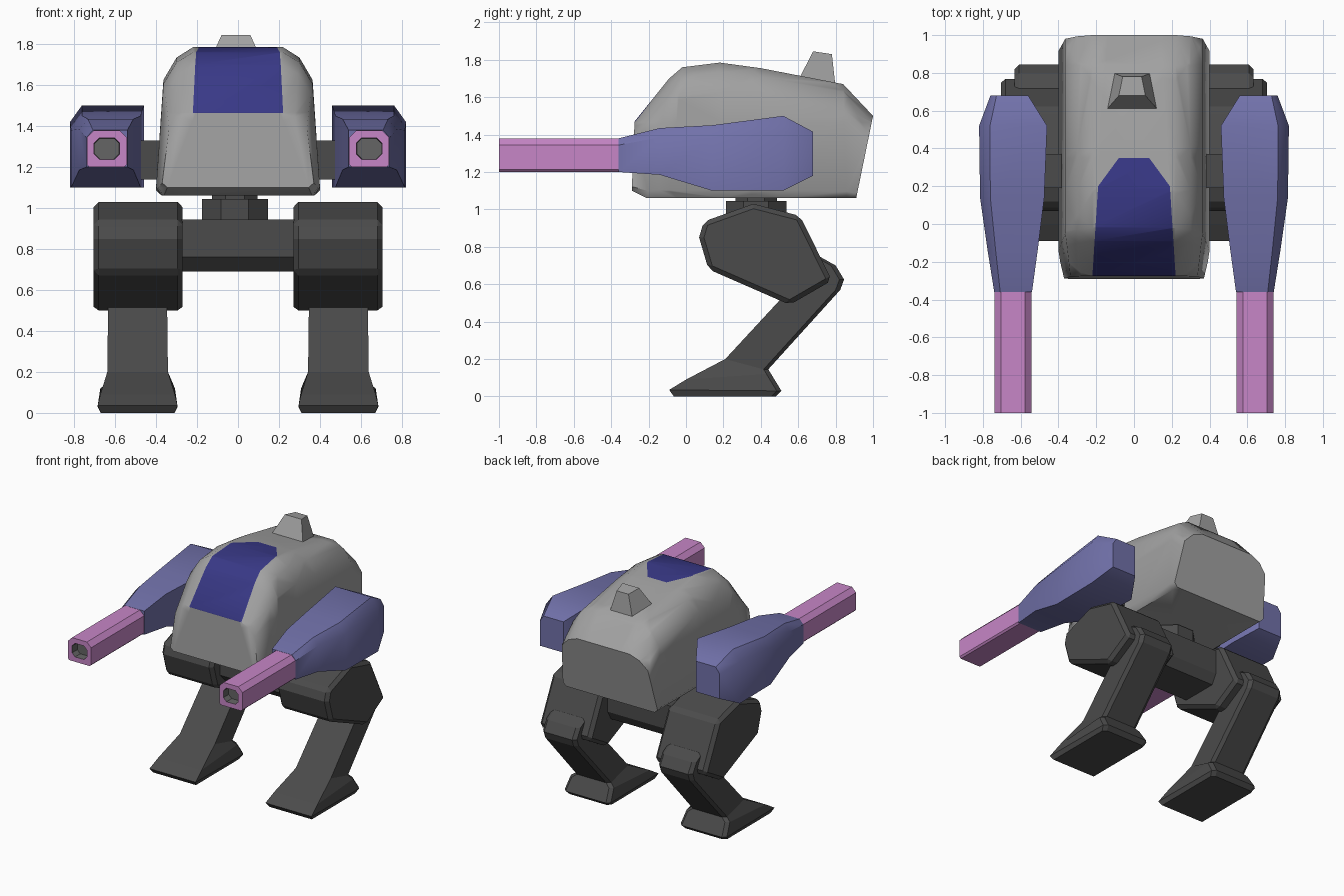
import bpy, bmesh, math
from mathutils import Vector

if "Cube" in bpy.data.objects:
    bpy.data.objects.remove(bpy.data.objects["Cube"])


def mat(name, r, g, b):
    m = bpy.data.materials.new(name)
    m.diffuse_color = (r, g, b, 1)
    m.use_nodes = True
    m.node_tree.nodes["Principled BSDF"].inputs["Base Color"].default_value = m.diffuse_color
    return m


HULL = mat("light grey", 0.36, 0.36, 0.36)
DARK = mat("dark grey", 0.07, 0.07, 0.07)
GLASS = mat("navy blue", 0.04, 0.04, 0.24)
ARM = mat("dusty violet", 0.165, 0.165, 0.40)
PINK = mat("pink", 0.57, 0.24, 0.57)
BORE = mat("mid grey", 0.13, 0.13, 0.13)


def finish(bm, name, mats, mirror=False, smooth=None, bevel=0):
    bmesh.ops.recalc_face_normals(bm, faces=bm.faces)
    me = bpy.data.meshes.new(name)
    bm.to_mesh(me)
    bm.free()
    for m in mats:
        me.materials.append(m)
    ob = bpy.data.objects.new(name, me)
    bpy.context.collection.objects.link(ob)
    if smooth:
        bpy.ops.object.select_all(action='DESELECT')
        ob.select_set(True)
        bpy.context.view_layer.objects.active = ob
        bpy.ops.object.shade_smooth_by_angle(angle=math.radians(smooth))
    if bevel:
        b = ob.modifiers.new("bevel", 'BEVEL')
        b.width, b.segments, b.limit_method = bevel, 1, 'ANGLE'
        b.angle_limit = math.radians(35)
    if mirror:
        ob.modifiers.new("mirror", 'MIRROR').use_mirror_merge = False
    return ob


def loft(rings):
    """Skin a row of equal-sized rings and cap both ends."""
    bm = bmesh.new()
    vs = [[bm.verts.new(p) for p in r] for r in rings]
    n = len(rings[0])
    for a, b in zip(vs, vs[1:]):
        for i in range(n):
            j = (i + 1) % n
            bm.faces.new((a[i], a[j], b[j], b[i]))
    bm.faces.new(vs[0])
    bm.faces.new(vs[-1])
    return bm


def rect(x0, x1, y0, y1, z):
    return [(x0, y0, z), (x1, y0, z), (x1, y1, z), (x0, y1, z)]


# hull: (bottom y, bottom z, top y, top z, half width) sections, front to back
half = [(0.93, 0), (1, 0.06), (0.91, 0.78), (0.75, 0.93), (0.55, 1)]
section = half + [(-x, t) for x, t in reversed(half)]
stations = [(-0.29, 1.10, -0.275, 1.47, 0.37), (-0.21, 1.06, -0.09, 1.70, 0.39),
            (-0.15, 1.06, -0.02, 1.76, 0.40), (0.20, 1.06, 0.18, 1.785, 0.40),
            (0.50, 1.06, 0.40, 1.755, 0.40), (0.86, 1.06, 0.84, 1.67, 0.40),
            (0.91, 1.06, 1.00, 1.50, 0.40)]
bm = loft([[(x * w, yb + (yt - yb) * t, zb + (zt - zb) * t) for x, t in section]
           for yb, zb, yt, zt, w in stations])
bmesh.ops.triangulate(bm, faces=bm.faces)

# windscreen: cut its outline into the hull and recolour the faces inside
planes = [(Vector((0, 0, 1.465)), Vector((0, 0, -1))),
          (Vector((0, 0.35, 0)), Vector((0, 1, 0)))]
for s in (1, -1):
    planes += [(Vector((s * 0.22, -0.27, 0)), Vector((s * 0.47, 0.03, 0))),
               (Vector((s * 0.19, 0.2, 0)), Vector((s * 0.15, 0.11, 0)))]
for co, no in planes:
    bmesh.ops.bisect_plane(bm, geom=bm.verts[:] + bm.edges[:] + bm.faces[:],
                           dist=1e-5, plane_co=co, plane_no=no)
for f in bm.faces:
    c = f.calc_center_median()
    f.material_index = int(all((c - co).dot(no) < 0 for co, no in planes))
finish(bm, "hull", [HULL, GLASS], smooth=50)

# roof sensor
finish(loft([[(-0.15, 0.60, 1.69), (0.13, 0.60, 1.69), (0.09, 0.80, 1.65), (-0.11, 0.80, 1.65)],
             [(-0.08, 0.68, 1.845), (0.06, 0.68, 1.845), (0.04, 0.78, 1.83), (-0.06, 0.78, 1.83)]]),
       "roof_sensor", [HULL])

# gun arms: (y, inner x, outer x, bottom z, top z), outer top corner chamfered
arm = []
for y, x0, x1, z0, z1 in [(-0.36, 0.54, 0.74, 1.20, 1.38), (-0.14, 0.51, 0.775, 1.185, 1.435),
                          (0.14, 0.475, 0.815, 1.10, 1.45), (0.52, 0.46, 0.82, 1.10, 1.50),
                          (0.68, 0.56, 0.76, 1.18, 1.415)]:
    w, h = x1 - x0, z1 - z0
    arm.append([(x0, y, z0), (x1, y, z0), (x1, y, z1 - 0.2 * h),
                (x1 - 0.16 * w, y, z1), (x0, y, z1)])
finish(loft(arm), "gun_arm", [ARM], mirror=True, smooth=40)


# gun barrels with a recessed bore
def octagon(y, hw, hh, top, low):
    pts = [(-hw + low, -hh), (hw - low, -hh), (hw, -hh + low), (hw, hh - top),
           (hw - top, hh), (-hw + top, hh), (-hw, hh - top), (-hw, -hh + low)]
    return [(0.64 + x, y, 1.29 + z) for x, z in pts]


bm = loft([octagon(-0.35, 0.098, 0.089, 0.035, 0.012), octagon(-1, 0.098, 0.089, 0.035, 0.012),
           octagon(-1, 0.062, 0.052, 0.025, 0.025), octagon(-0.94, 0.06, 0.05, 0.025, 0.025)])
for f in bm.faces:
    c = f.calc_center_median()
    f.material_index = int(-0.999 < c.y < -0.9)
finish(bm, "gun_barrel", [PINK, BORE], mirror=True, smooth=40)

# shoulder beam, hips and neck
finish(loft([rect(-0.5, 0.5, 0.19, 0.37, z) for z in (1.14, 1.33)]), "shoulder_beam", [DARK])
finish(loft([rect(-0.27, 0.27, 0.24, 0.52, 0.69), rect(-0.31, 0.31, 0.17, 0.56, 0.76),
             rect(-0.31, 0.31, 0.17, 0.56, 0.945)]), "hips", [DARK])
finish(loft([[(-0.015 + 0.175 * math.cos(a), 0.375 + 0.175 * math.sin(a), z)
              for a in [math.pi * (i + 0.5) / 4 for i in range(8)]]
             for z in (0.93, 1.045)]), "neck", [DARK])
finish(loft([[(-0.015 + 0.12 * math.cos(a), 0.375 + 0.12 * math.sin(a), z)
              for a in [math.pi * (i + 0.5) / 4 for i in range(8)]]
             for z in (1.03, 1.07)]), "neck_pivot", [DARK])

# thighs: side profile pushed across x
thigh = [(0.07, 0.85), (0.095, 0.935), (0.36, 1.03), (0.61, 0.965),
         (0.78, 0.62), (0.555, 0.49), (0.12, 0.68)]
finish(loft([[(x, y, z) for y, z in thigh] for x in (0.27, 0.705)]),
       "thigh", [DARK], mirror=True, bevel=0.025)

# lower legs with feet: (front y, front z, back y, back z, half width)
leg = []
for yf, zf, yb, zb, w in [(-0.065, 0, 0.48, 0, 0.18), (-0.09, 0.035, 0.51, 0.03, 0.195),
                          (0.0, 0.09, 0.455, 0.12, 0.182), (0.21, 0.20, 0.44, 0.145, 0.148),
                          (0.58, 0.60, 0.825, 0.57, 0.143), (0.60, 0.66, 0.845, 0.625, 0.143),
                          (0.64, 0.74, 0.80, 0.70, 0.143), (0.64, 0.76, 0.72, 0.745, 0.143)]:
    c = 0.025
    leg.append([(0.49 - w, yf, zf), (0.49 + w, yf, zf), (0.49 + w, yb - c, zb),
                (0.49 + w - c, yb, zb), (0.49 - w + c, yb, zb), (0.49 - w, yb - c, zb)])
finish(loft(leg), "lower_leg", [DARK], mirror=True)
